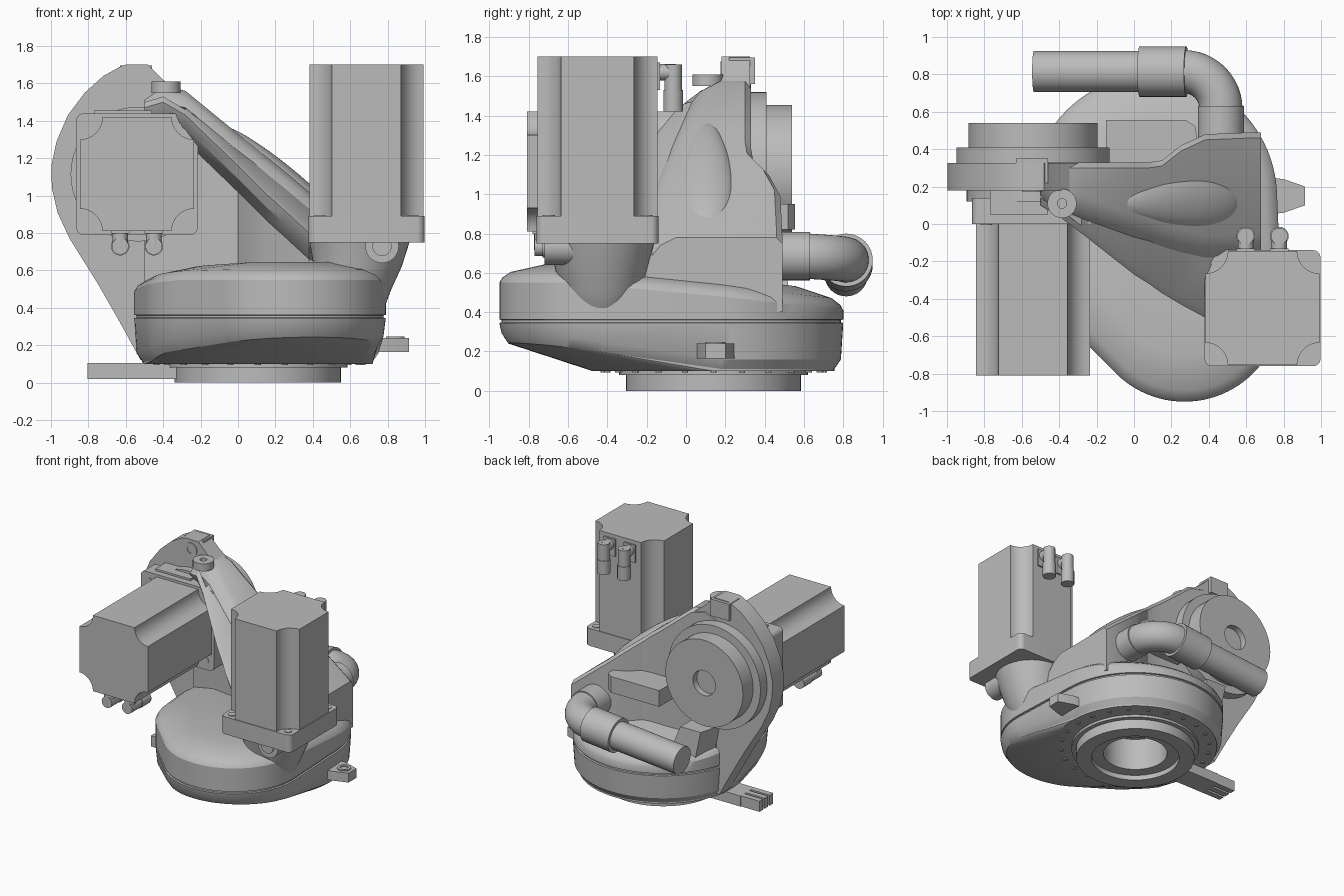
import bpy, bmesh, math
from mathutils import Matrix, Vector

if "Cube" in bpy.data.objects:
    bpy.data.objects.remove(bpy.data.objects["Cube"])

grey = bpy.data.materials.new("cast_grey")
grey.diffuse_color = (0.5, 0.5, 0.5, 1)
grey.use_nodes = True
grey.node_tree.nodes["Principled BSDF"].inputs["Base Color"].default_value = grey.diffuse_color
TAU = 2 * math.pi


def make(name, bm, mat=None):
    bmesh.ops.recalc_face_normals(bm, faces=bm.faces[:])
    if mat:
        bm.transform(mat)
    me = bpy.data.meshes.new(name)
    bm.to_mesh(me)
    bm.free()
    me.materials.append(grey)
    ob = bpy.data.objects.new(name, me)
    bpy.context.collection.objects.link(ob)
    return ob


def loft(name, rings, mat=None, cap0=True, cap1=True):
    bm = bmesh.new()
    vs = [[bm.verts.new(p) for p in r] for r in rings]
    n = len(vs[0])
    for a, b in zip(vs, vs[1:]):
        for i in range(n):
            bm.faces.new((a[i], a[(i + 1) % n], b[(i + 1) % n], b[i]))
    if cap0:
        bm.faces.new(vs[0][::-1])
    if cap1:
        bm.faces.new(vs[-1])
    return make(name, bm, mat)


def circle(r, z, n=48, cx=0, cy=0):
    return [(cx + r * math.cos(TAU * i / n), cy + r * math.sin(TAU * i / n), z) for i in range(n)]


def cyl(name, p0, p1, r, n=32, mat=None):
    p0, p1 = Vector(p0), Vector(p1)
    d = p1 - p0
    m = Matrix.Translation(p0) @ d.to_track_quat('Z', 'Y').to_matrix().to_4x4()
    return loft(name, [circle(r, 0, n), circle(r, d.length, n)], mat @ m if mat else m)


def lathe(name, prof, mat=None, cap0=True, cap1=True, n=64):
    return loft(name, [circle(r, z, n) for r, z in prof], mat, cap0, cap1)


def box(name, lo, hi, mat=None):
    pts = lambda z: [(lo[0], lo[1], z), (hi[0], lo[1], z), (hi[0], hi[1], z), (lo[0], hi[1], z)]
    return loft(name, [pts(lo[2]), pts(hi[2])], mat)


def lerp_table(t, v):
    for (a, p), (b, q) in zip(t, t[1:]):
        if v <= b:
            return p + (q - p) * max(0, (v - a) / (b - a))
    return t[-1][1]


# ---- base ring, blind bore and bolt circle
C0, C1, C2 = (0.105, 0.14), (0.27, -0.43), (0.125, -0.13)
lathe("base_ring", [(0.24, 0.3), (0.24, 0.04), (0.33, 0.04), (0.33, 0), (0.445, 0),
                    (0.445, 0.08), (0.48, 0.08), (0.48, 0.12)],
      Matrix.Translation((*C0, 0)), True, False)
for k in range(24):
    a = TAU * k / 24
    x, y = C0[0] + 0.56 * math.cos(a), C0[1] + 0.56 * math.sin(a)
    cyl("base_bolt", (x, y, 0.094), (x, y, 0.11), 0.017, 10)

# ---- turret body: hull of the main circle, a middle circle and the front lobe
N = 96


def hull(inset, zf):
    out = []
    for i in range(N):
        a = TAU * i / N
        d = (math.cos(a), math.sin(a))
        c, r = max(((C0, 0.66), (C1, 0.52), (C2, 0.63)),
                   key=lambda s: s[0][0] * d[0] + s[0][1] * d[1] + s[1])
        x, y = c[0] + (r - inset) * d[0], c[1] + (r - inset) * d[1]
        out.append((x, y, zf(x, y)))
    return out


# underside rises with distance from the main axis, top falls towards the back
bot = [(0.6, 0.11), (0.66, 0.115), (0.75, 0.165), (0.9, 0.21), (1.1, 0.25)]
top = [(-0.95, 0.55), (-0.6, 0.55), (0, 0.50), (0.8, 0.41)]
zb = lambda x, y: lerp_table(bot, math.hypot(x - C0[0], y - C0[1]))
zt = lambda x, y: lerp_table(top, y)
flat = lambda z: lambda x, y: z
rise = lambda f, d: lambda x, y: f(x, y) + d
loft("turret_body", [circle(0.45, 0.1, N, *C0), circle(0.615, 0.1, N, *C0),
                     hull(0.045, zb), hull(0.012, rise(zb, 0.045)),
                     hull(0, flat(0.345)), hull(0.012, flat(0.348)),
                     hull(0.012, flat(0.36)), hull(0, flat(0.363)), hull(0, zt),
                     hull(0.015, rise(zt, 0.025)), hull(0.06, rise(zt, 0.055)),
                     hull(0.24, rise(zt, 0.095))], None, False, True)

# ---- upright plate carrying the joint disc
out = [(-0.52, 0.12), (-0.63, 0.32), (-0.75, 0.53), (-0.9, 0.77), (-0.965, 0.91), (-0.995, 1.04),
       (-0.998, 1.16), (-0.97, 1.29), (-0.91, 1.43), (-0.82, 1.55), (-0.72, 1.64), (-0.63, 1.69),
       (-0.6, 1.7), (-0.48, 1.7), (-0.4, 1.62), (-0.3, 1.54), (-0.1, 1.37), (0.1, 1.2),
       (0.2, 1.1), (0.2, 0.4), (-0.3, 0.3)]
loft("upright_plate", [[(x, y, z) for x, z in out] for y in (0.18, 0.325)])
cyl("motor_neck", (-0.535, 0.12, 1.115), (-0.535, 0.2, 1.115), 0.36, 48)

# ---- joint disc with central recess, axis along y
lathe("joint_disc", [(0.41, 0.32), (0.41, 0.41), (0.345, 0.41), (0.345, 0.54), (0.1, 0.54), (0.1, 0.49)],
      Matrix.Translation((-0.54, 0, 1.11)) @ Matrix.Rotation(-math.pi / 2, 4, 'X'))

# ---- sloping column with overhanging front rib: x, yf, zr, ys, zs, yb, yi
stations = [(-0.5, 0.10, 1.49, 0.16, 1.55, 0.33, 0.15), (-0.4, 0.04, 1.52, 0.10, 1.59, 0.33, 0.14),
            (-0.28, -0.05, 1.45, 0.05, 1.56, 0.33, 0.13), (0, -0.27, 1.18, -0.05, 1.33, 0.33, 0.10),
            (0.08, -0.32, 1.1, -0.07, 1.27, 0.33, -0.08), (0.15, -0.37, 1.03, -0.10, 1.21, 0.34, -0.16),
            (0.25, -0.43, 0.94, -0.13, 1.13, 0.42, -0.26), (0.38, -0.5, 0.82, -0.16, 1.02, 0.48, -0.36),
            (0.63, -0.38, 0.74, -0.16, 0.82, 0.49, -0.3), (0.68, -0.3, 0.69, -0.15, 0.78, 0.49, -0.25)]
rings = []
for x, yf, zr, ys, zs, yb, yi in stations:
    sec = [(yf + 0.03, zr - 0.09), (yf, zr - 0.02), (yf + 0.04, zr + 0.01), (ys - 0.02, zs - 0.09),
           (ys + 0.02, zs - 0.04), (ys + 0.1, zs), (yb - 0.03, zs), (yb, zs - 0.03),
           (yb, 0.4), (yi, 0.4), (yi, zr - 0.16)]
    rings.append([(x, y, z) for y, z in sec])
loft("sloping_column", rings)

# raised dome on the slope, blunter at its lower end
bm = bmesh.new()
bmesh.ops.create_uvsphere(bm, u_segments=40, v_segments=20, radius=1)
for v in bm.verts:
    v.co.y *= 1 + 0.25 * v.co.x
make("slope_bulge", bm, Matrix.Translation((0.24, 0.11, 1.10)) @ Matrix.Rotation(math.radians(39), 4, 'Y')
     @ Matrix.Diagonal((0.42, 0.13, 0.065, 1)))

# ---- rear ledge and lower rear block
loft("rear_ledge", [[(-0.15, 0.3, z), (0.35, 0.3, z), (0.33, 0.52, z), (0.28, 0.555, z), (-0.15, 0.555, z)]
                    for z in (0.82, 0.95)])
loft("rear_block", [[(-0.5, 0.25, 0.4), (-0.2, 0.25, 0.4), (-0.2, 0.54, 0.4), (-0.42, 0.5, 0.4)],
                    [(-0.55, 0.25, 0.68), (-0.3, 0.25, 0.68), (-0.3, 0.5, 0.68), (-0.48, 0.5, 0.68)]])

# ---- motor support under the vertical motor
loft("motor_support", [circle(r, z, 48, x, -0.43) for r, z, x in
                       ((0.11, 0.385, 0.65), (0.175, 0.42, 0.615), (0.21, 0.5, 0.61),
                        (0.235, 0.62, 0.64), (0.27, 0.76, 0.65))])
cyl("support_boss", (0.77, -0.72, 0.73), (0.77, -0.3, 0.73), 0.09)
cyl("support_pin", (0.77, -0.73, 0.73), (0.77, -0.7, 0.73), 0.052)


# ---- motors: local axis z, connectors on local +y
def motor(prefix, mat, half):
    h, body, flange = 0.305, [], []
    for k in range(4):
        rot = Matrix.Rotation(k * math.pi / 2, 2)
        for j in range(9):
            a = math.radians(270 - 90 * j / 8)
            body.append(rot @ Vector((h + 0.12 * math.cos(a), h + 0.12 * math.sin(a))))
            b, c = math.radians(90 * j / 8), half - 0.04
            flange.append(rot @ Vector((c + 0.04 * math.cos(b), c + 0.04 * math.sin(b))))
        s = rot @ Vector((0.25, 0.25))
        cyl(prefix + "_screw", (s.x, s.y, 0.13), (s.x, s.y, 0.145), 0.03, 16, mat)
    loft(prefix + "_flange", [[(p.x, p.y, z) for p in flange] for z in (0, 0.14)], mat)
    loft(prefix + "_body", [[(p.x, p.y, z) for p in body] for z in (0.1, 0.95)], mat)
    for x in (-0.09, 0.09):
        box(prefix + "_connector_plate", (x - 0.05, 0.3, 0.78), (x + 0.05, 0.318, 0.92), mat)
        cyl(prefix + "_connector_stub", (x, 0.3, 0.87), (x, 0.40, 0.87), 0.042, 20, mat)
        cyl(prefix + "_connector_body", (x, 0.385, 0.91), (x, 0.385, 0.76), 0.045, 20, mat)
        cyl(prefix + "_connector_tip", (x, 0.385, 0.78), (x, 0.385, 0.67), 0.05, 20, mat)


motor("vertical_motor", Matrix.Translation((0.687, -0.45, 0.75)), 0.31)
motor("horizontal_motor", Matrix.Translation((-0.54, 0.14, 1.115)) @
      Matrix(((-1, 0, 0, 0), (0, 0, -1, 0), (0, -1, 0, 0), (0, 0, 0, 1))), 0.325)


# ---- lugs and bosses: rings with a blind hole
def holed(name, p, r, hole, length, mat=Matrix()):
    lathe(name, [(r, 0), (r, length), (hole, length), (hole, length - 0.03)],
          Matrix.Translation(p) @ mat, n=32)


holed("top_boss", (-0.385, 0.11, 1.55), 0.078, 0.025, 0.06)
holed("small_boss", (-0.62, 0.14, 1.36), 0.05, 0.03, 0.09)
box("neck_lip", (-0.77, 0.05, 1.42), (-0.46, 0.2, 1.455))
box("top_lug", (-0.63, 0.22, 1.56), (-0.46, 0.35, 1.695))
holed("top_lug_eye", (-0.545, 0.24, 1.62), 0.055, 0.03, 0.065, Matrix.Rotation(math.pi / 2, 4, 'X'))

# right stop lug and left forked lug
loft("right_lug", [[(0.7, 0.05, z), (0.8, 0.06, z), (0.915, 0.10, z), (0.915, 0.20, z),
                    (0.8, 0.24, z), (0.7, 0.25, z)] for z in (0.165, 0.24)])
holed("right_lug_eye", (0.84, 0.15, 0.2), 0.05, 0.03, 0.048)
box("left_lug", (-0.64, 0.04, 0.02), (-0.3, 0.22, 0.105))
for y in (0.04, 0.105, 0.17):
    box("left_lug_finger", (-0.805, y, 0.02), (-0.6, y + 0.045, 0.105))

# ---- cable pipe: stub, elbow, coupling and straight end
cyl("pipe_stub", (0.465, 0.42, 0.685), (0.465, 0.63, 0.685), 0.123, 40)
arc = [(0.465, 0.6, 0.685)]
for i in range(13):
    a = math.pi / 2 * i / 12
    arc.append((0.265 + 0.2 * math.cos(a), 0.615 + 0.2 * math.sin(a), 0.685 - 0.02 * i / 12))
arc.append((0.2, 0.815, 0.66))
rings = []
for i, p in enumerate(arc):
    t = Vector(arc[min(i + 1, len(arc) - 1)]) - Vector(arc[max(i - 1, 0)])
    t.normalize()
    u = t.cross(Vector((0, 0, 1))).normalized()
    w = u.cross(t)
    rings.append([Vector(p) + 0.115 * (math.cos(TAU * k / 40) * u + math.sin(TAU * k / 40) * w)
                  for k in range(40)])
loft("pipe_elbow", rings)
cyl("pipe_coupling", (0.28, 0.815, 0.665), (0.03, 0.815, 0.64), 0.135, 40)
cyl("pipe_end", (0.05, 0.815, 0.642), (-0.535, 0.815, 0.59), 0.11, 40)

# ---- smooth rounded parts, keep hard edges
for ob in bpy.data.objects:
    ob.select_set(True)
    bpy.context.view_layer.objects.active = ob
bpy.ops.object.shade_smooth_by_angle(angle=math.radians(30))
